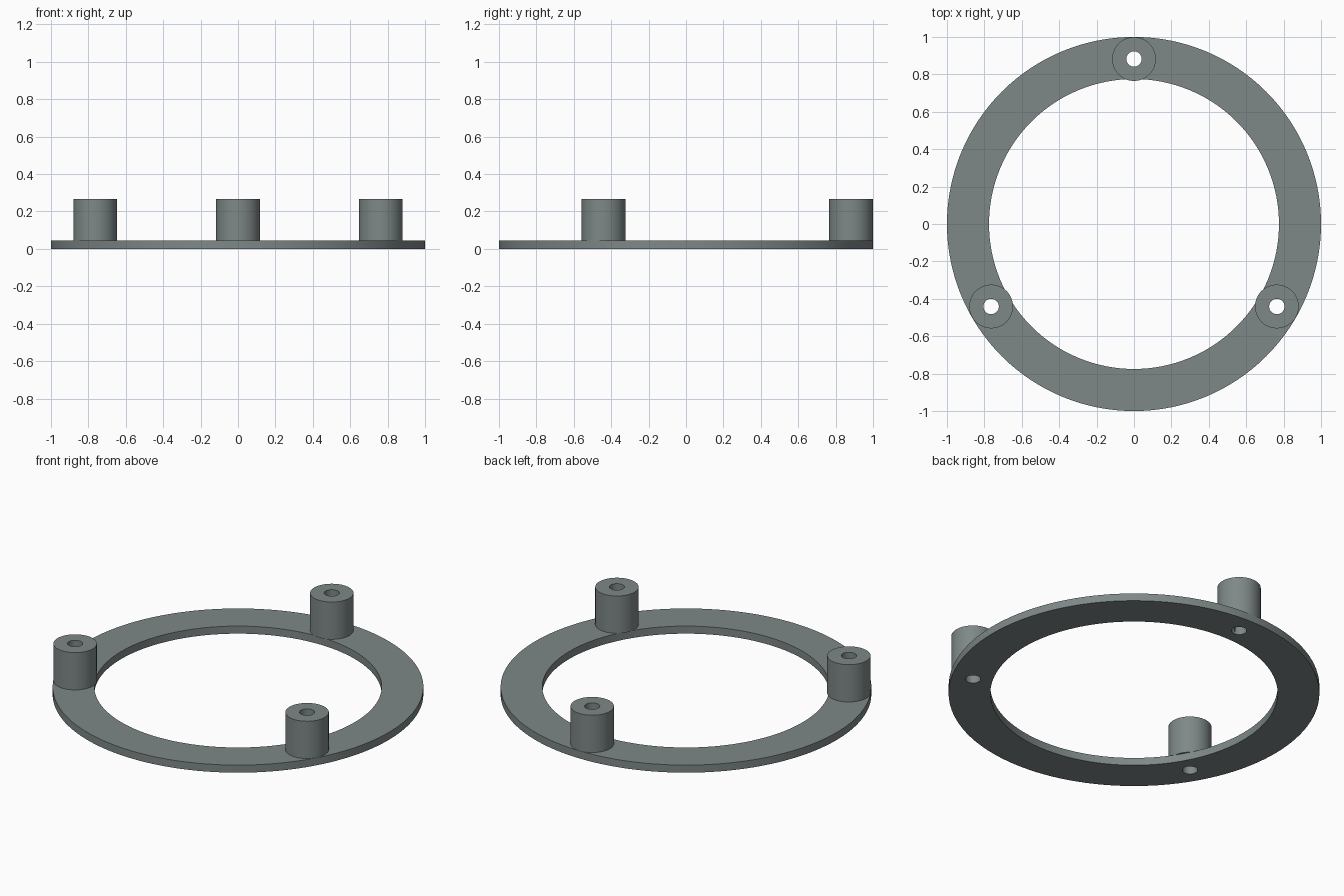
import bpy, bmesh, math

if "Cube" in bpy.data.objects:
    bpy.data.objects.remove(bpy.data.objects["Cube"])

RING_H, TOP = 0.045, 0.267
POST_R, HOLE_R, POST_DIST = 0.117, 0.041, 0.882

grey = bpy.data.materials.new("slate grey")
grey.diffuse_color = (0.21, 0.245, 0.245, 1)
grey.use_nodes = True
grey.node_tree.nodes["Principled BSDF"].inputs["Base Color"].default_value = grey.diffuse_color


def tube(name, outer, inner, z0, z1, sides, center=(0, 0)):
    """Revolved rectangular section; a solid rod when inner is 0."""
    bm = bmesh.new()
    loops = []
    for r, z in ((outer, z0), (outer, z1), (inner, z1), (inner, z0)):
        if r == 0:
            continue
        loops.append([bm.verts.new((center[0] + r * math.sin(2 * math.pi * i / sides),
                                    center[1] + r * math.cos(2 * math.pi * i / sides), z))
                      for i in range(sides)])
    pairs = zip(loops, loops[1:] + loops[:1]) if inner else [(loops[0], loops[1])]
    for a, b in pairs:
        for i in range(sides):
            j = (i + 1) % sides
            bm.faces.new((a[i], a[j], b[j], b[i]))
    if not inner:
        for loop in loops:
            bm.faces.new(loop)
    bmesh.ops.recalc_face_normals(bm, faces=bm.faces[:])
    mesh = bpy.data.meshes.new(name)
    bm.to_mesh(mesh)
    bm.free()
    mesh.materials.append(grey)
    obj = bpy.data.objects.new(name, mesh)
    bpy.context.collection.objects.link(obj)
    return obj


def smooth(obj):
    bpy.ops.object.select_all(action='DESELECT')
    obj.select_set(True)
    bpy.context.view_layer.objects.active = obj
    bpy.ops.object.shade_smooth_by_angle(angle=math.radians(30))


# flat base ring
ring = tube("base_ring", 1.0, 0.775, 0, RING_H, 128)

# three hollow standoffs, with their bores continued through the ring
for k in range(3):
    a = math.radians(90 + 120 * k)
    c = (POST_DIST * math.cos(a), POST_DIST * math.sin(a))
    smooth(tube(f"standoff_{k + 1}", POST_R, HOLE_R, RING_H, TOP, 48, c))
    cutter = tube(f"bore_cutter_{k + 1}", HOLE_R, 0, -0.1, 0.2, 48, c)
    mod = ring.modifiers.new("bore", 'BOOLEAN')
    mod.operation, mod.solver, mod.object = 'DIFFERENCE', 'EXACT', cutter
    bpy.context.view_layer.objects.active = ring
    bpy.ops.object.modifier_apply(modifier=mod.name)
    bpy.data.objects.remove(cutter)

smooth(ring)
